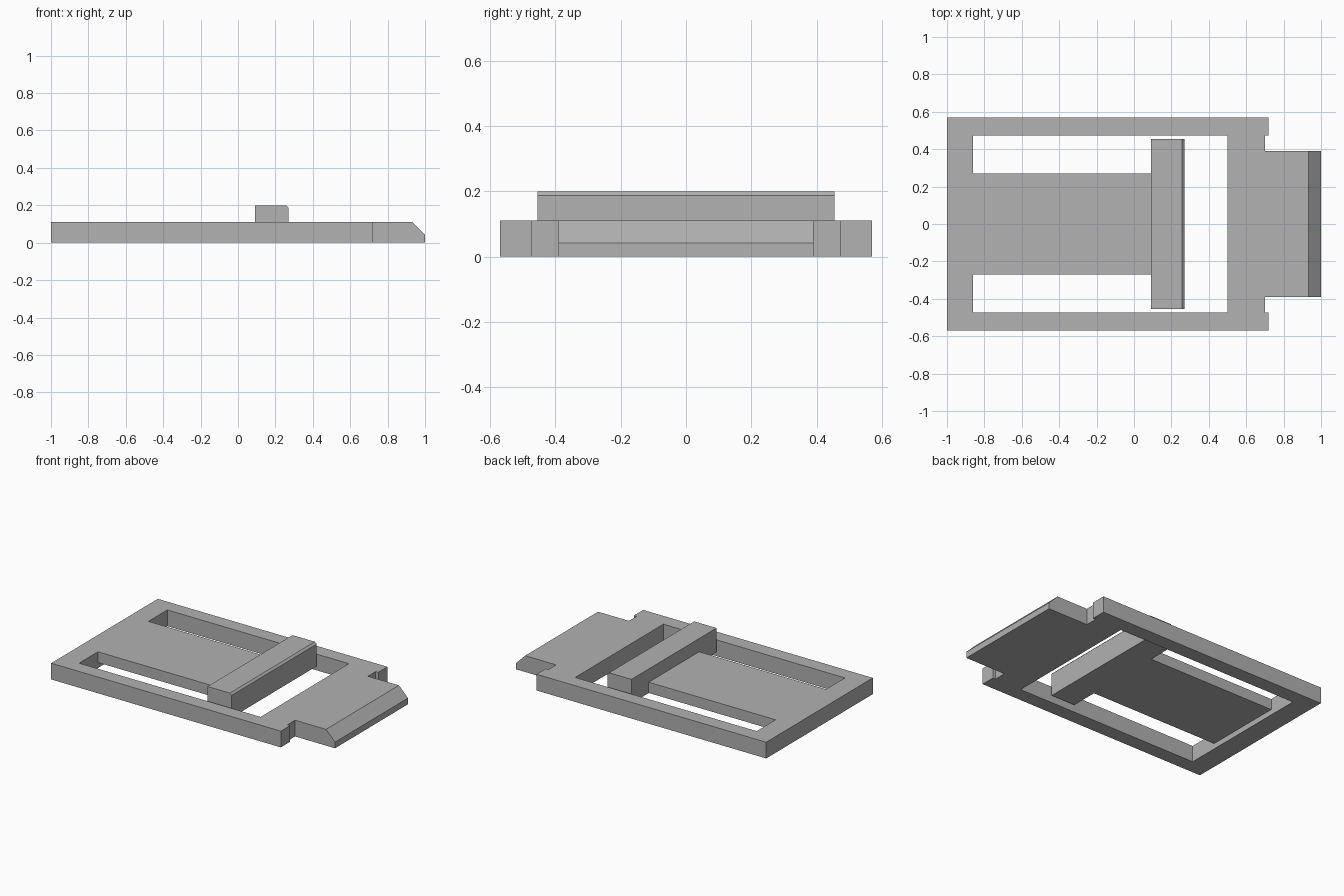
import bpy, bmesh

cube = bpy.data.objects.get("Cube")
if cube:
    bpy.data.objects.remove(cube, do_unlink=True)

grey = bpy.data.materials.new("plain_grey")
grey.use_nodes = True
colour = (0.445, 0.445, 0.445, 1)
grey.diffuse_color = colour
grey.node_tree.nodes["Principled BSDF"].inputs["Base Color"].default_value = colour


def make_part(name, outline, bottom, top, chamfer=0):
    """Extrude a half outline (y >= 0), chamfer its top right edge, mirror across y."""
    bm = bmesh.new()
    base = bm.faces.new([bm.verts.new((x, y, bottom)) for x, y in outline])
    ext = bmesh.ops.extrude_face_region(bm, geom=[base])
    moved = [v for v in ext["geom"] if isinstance(v, bmesh.types.BMVert)]
    bmesh.ops.translate(bm, verts=moved, vec=(0, 0, top - bottom))
    bmesh.ops.recalc_face_normals(bm, faces=bm.faces)

    if chamfer:
        end = max(x for x, y in outline)
        edges = [e for e in bm.edges if all(
            abs(v.co.x - end) < 1e-4 and abs(v.co.z - top) < 1e-4 for v in e.verts)]
        bmesh.ops.bevel(bm, geom=edges, offset=chamfer, segments=1, affect='EDGES')

    # Open the mirror seam
    seam = [f for f in bm.faces if all(abs(v.co.y) < 1e-4 for v in f.verts)]
    bmesh.ops.delete(bm, geom=seam, context='FACES')

    mesh = bpy.data.meshes.new(name)
    bm.to_mesh(mesh)
    bm.free()
    mesh.materials.append(grey)
    obj = bpy.data.objects.new(name, mesh)
    bpy.context.collection.objects.link(obj)
    mirror = obj.modifiers.new("mirror", 'MIRROR')
    mirror.use_axis = (False, True, False)
    return obj


def strip(x0, x1, half_width):
    return [(x0, 0), (x1, 0), (x1, half_width), (x0, half_width)]


# Frame with its open window, notched corners and sloped nose
frame = [(-1, 0), (-0.86, 0), (-0.86, 0.472), (0.5, 0.472), (0.5, 0),
         (1, 0), (1, 0.39), (0.7, 0.39), (0.7, 0.472), (0.72, 0.472),
         (0.72, 0.57), (-1, 0.57)]
make_part("frame", frame, 0, 0.11, chamfer=0.068)

# Thinner tongue reaching into the window
make_part("tongue", strip(-0.86, 0.09, 0.27), 0.037, 0.11)

# Raised bar across the tongue's free end
make_part("cross_bar", strip(0.09, 0.27, 0.455), 0.037, 0.2, chamfer=0.013)
